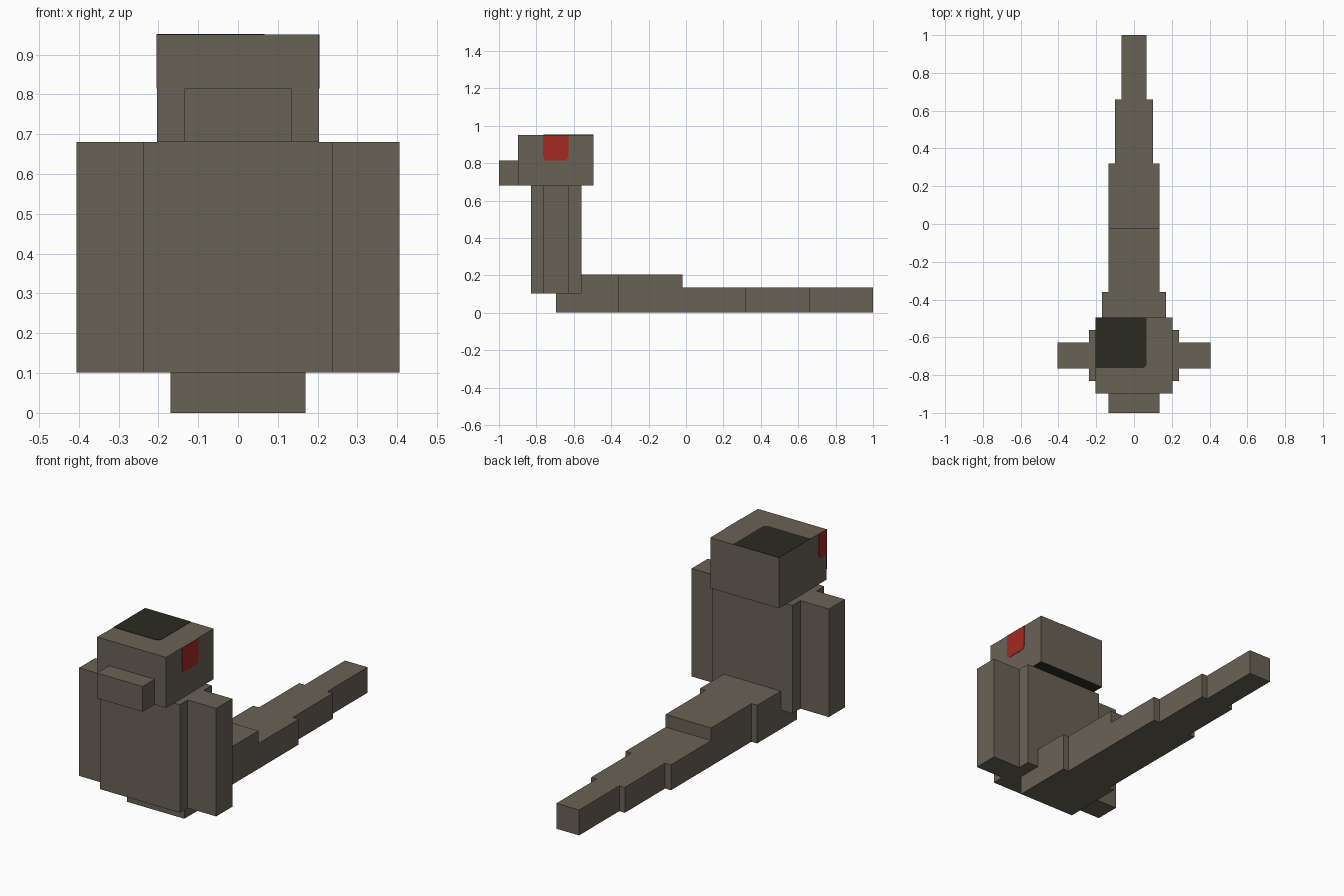
import bpy
import bmesh
from mathutils import Vector

cube = bpy.data.objects.get("Cube")
if cube:
    bpy.data.objects.remove(cube, do_unlink=True)


def material(name, rgb):
    mat = bpy.data.materials.new(name)
    mat.use_nodes = True
    mat.diffuse_color = (*rgb, 1)
    mat.node_tree.nodes["Principled BSDF"].inputs["Base Color"].default_value = (*rgb, 1)
    return mat


FUR = material("grey brown fur", (0.141, 0.122, 0.093))
DARK = material("dark fur", (0.025, 0.024, 0.015))
RED = material("red eye", (0.366, 0.023, 0.016))


def finish(name, bm, *mats):
    bmesh.ops.recalc_face_normals(bm, faces=bm.faces[:])
    mesh = bpy.data.meshes.new(name)
    bm.to_mesh(mesh)
    bm.free()
    for mat in mats:
        mesh.materials.append(mat)
    obj = bpy.data.objects.new(name, mesh)
    bpy.context.collection.objects.link(obj)
    return obj


def box(name, x, y, z, *mats):
    """Box from (low, high) ranges on each axis."""
    bm = bmesh.new()
    bmesh.ops.create_cube(bm, size=1)
    for v in bm.verts:
        v.co = [r[0] if c < 0 else r[1] for c, r in zip(v.co, (x, y, z))]
    return finish(name, bm, *(mats or (FUR,)))


def plate(name, points, push, mat):
    """Thin painted patch: an outline pushed out from the surface."""
    bm = bmesh.new()
    face = bm.faces.new([bm.verts.new(p) for p in points])
    new = bmesh.ops.extrude_face_region(bm, geom=[face])["geom"]
    verts = [g for g in new if isinstance(g, bmesh.types.BMVert)]
    bmesh.ops.translate(bm, verts=verts, vec=Vector(push))
    return finish(name, bm, mat)


# Head with a dark underside, and snout
HEAD_X, FRONT, BACK, CHIN, CROWN = 0.203, -0.898, -0.495, 0.68, 0.95
head = box("head", (-HEAD_X, HEAD_X), (FRONT, BACK), (CHIN, CROWN), FUR, DARK)
for poly in head.data.polygons:
    poly.material_index = 1 if poly.normal.z < -0.5 else 0
box("snout", (-0.135, 0.135), (-1, FRONT), (CHIN, 0.815))

# Body and arms
box("body", (-0.237, 0.237), (-0.83, -0.56), (0.102, CHIN))
for side, name in ((1, "left_arm"), (-1, "right_arm")):
    box(name, sorted((side * 0.237, side * 0.406)), (-0.764, -0.628), (0.102, CHIN))

# Tail, tapering in steps towards the tip
steps = [(0.169, -0.695, -0.36, 0.204), (0.135, -0.36, -0.02, 0.204),
         (0.135, -0.02, 0.32, 0.136), (0.1, 0.32, 0.66, 0.136),
         (0.067, 0.66, 1, 0.136)]
for i, (half, start, end, top) in enumerate(steps):
    box(f"tail_segment_{i + 1}", (-half, half), (start, end), (0, top))

# Dark patch on the crown, with one clipped corner
c, thick = 0.015, 0.002
x1, y0 = 0.067, -0.762
plate("crown_patch", [(-HEAD_X, y0, CROWN), (x1 - c, y0, CROWN), (x1, y0 + c, CROWN),
                      (x1, BACK, CROWN), (-HEAD_X, BACK, CROWN)], (0, 0, thick), DARK)

# Red eyes with clipped lower corners
y0, y1, low = -0.764, -0.628, 0.815
c = 0.02
outline = [(y0, CROWN), (y0, low + c), (y0 + c / 3, low + c / 3), (y0 + c, low),
           (y1 - c, low), (y1 - c / 3, low + c / 3), (y1, low + c), (y1, CROWN)]
plate("left_eye", [(HEAD_X, y, z) for y, z in outline], (thick, 0, 0), RED)
y1 = -0.832
outline = [(FRONT, CROWN), (FRONT, low), (y1 - c, low), (y1, low + c), (y1, CROWN)]
plate("right_eye", [(-HEAD_X, y, z) for y, z in outline], (-thick, 0, 0), RED)
